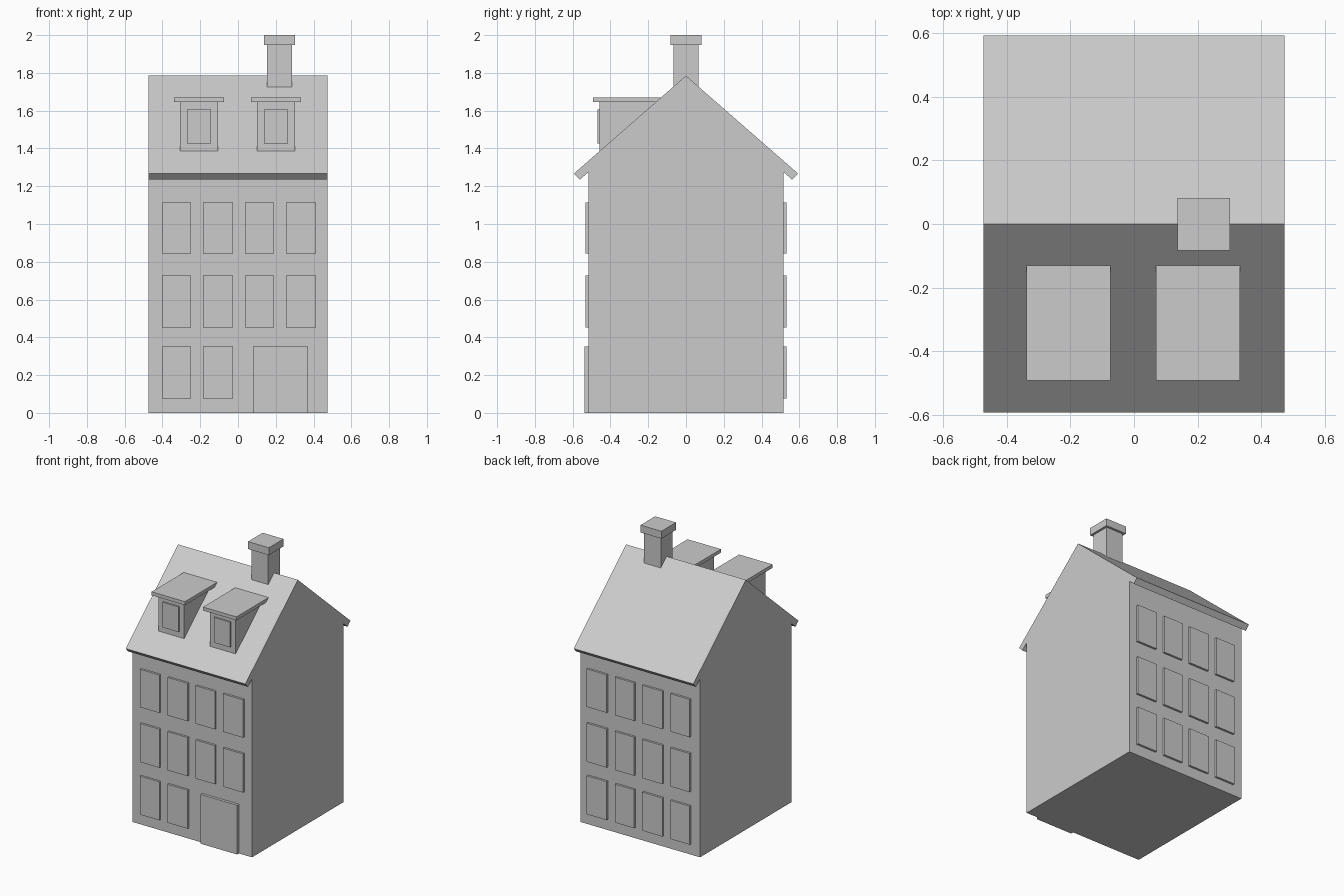
import bpy
import bmesh

cube = bpy.data.objects.get("Cube")
if cube:
    bpy.data.objects.remove(cube, do_unlink=True)

grey = bpy.data.materials.new("plain grey")
grey.use_nodes = True
COLOUR = (0.6, 0.6, 0.6, 1)
grey.diffuse_color = COLOUR
grey.node_tree.nodes["Principled BSDF"].inputs["Base Color"].default_value = COLOUR


def finish(name, bm):
    bmesh.ops.recalc_face_normals(bm, faces=bm.faces)
    mesh = bpy.data.meshes.new(name)
    bm.to_mesh(mesh)
    bm.free()
    mesh.materials.append(grey)
    obj = bpy.data.objects.new(name, mesh)
    bpy.context.collection.objects.link(obj)
    return obj


def prism(name, profile, x0, x1):
    """Extrude a closed (y, z) profile along x."""
    bm = bmesh.new()
    face = bm.faces.new([bm.verts.new((x0, y, z)) for y, z in profile])
    result = bmesh.ops.extrude_face_region(bm, geom=[face])
    verts = [v for v in result["geom"] if isinstance(v, bmesh.types.BMVert)]
    bmesh.ops.translate(bm, verts=verts, vec=(x1 - x0, 0, 0))
    return finish(name, bm)


def box(name, x, y, z):
    return prism(name, [(y[0], z[0]), (y[1], z[0]), (y[1], z[1]), (y[0], z[1])], *x)


HALF_WIDTH = 0.473
WALL = 0.517
EAVE = 0.593
RIDGE = 1.785
SLOPE = 0.873


def roof_z(y):
    return RIDGE - SLOPE * abs(y)


# House body: gabled walls and overhanging roof as one outline
half = [(WALL, 0), (WALL, 1.274), (0.562, 1.235), (EAVE, roof_z(EAVE))]
outline = half + [(0, RIDGE)] + [(-y, z) for y, z in reversed(half)]
prism("house_body", outline, -HALF_WIDTH, HALF_WIDTH)

# Windows on both facades; the door replaces two at the front
columns = [(-0.402, -0.249), (-0.185, -0.026), (0.037, 0.19), (0.254, 0.413)]
floors = [(0.077, 0.352), (0.452, 0.728), (0.844, 1.115)]
for level, z in enumerate(floors):
    for col, x in enumerate(columns):
        label = f"{level + 1}_{col + 1}"
        box(f"back_window_{label}", x, (WALL - 0.01, 0.532), z)
        if level > 0 or col < 2:
            box(f"front_window_{label}", x, (-0.532, -WALL + 0.01), z)
box("front_door", (0.08, 0.37), (-0.537, -WALL + 0.01), (0, 0.352))

# Dormers: walls and flat lid trimmed along the roof slope
FRONT = -0.458
LID_LOW, LID_TOP = 1.646, 1.671


def slope_y(z):
    return (z - RIDGE) / SLOPE


for side, cx in (("right", -0.206), ("left", 0.201)):
    prism(f"{side}_dormer", [(FRONT, roof_z(FRONT)), (slope_y(LID_LOW), LID_LOW),
                             (FRONT, LID_LOW)], cx - 0.101, cx + 0.101)
    prism(f"{side}_dormer_roof", [(-0.493, LID_LOW), (slope_y(LID_LOW), LID_LOW),
                                  (slope_y(LID_TOP), LID_TOP), (-0.493, LID_TOP)],
          cx - 0.132, cx + 0.132)
    box(f"{side}_dormer_window", (cx - 0.064, cx + 0.064), (-0.469, FRONT + 0.005),
        (1.426, 1.606))

# Chimney
box("chimney_shaft", (0.153, 0.286), (-0.067, 0.066), (1.7, 1.95))
box("chimney_cap", (0.137, 0.302), (-0.083, 0.082), (1.947, 2.0))
